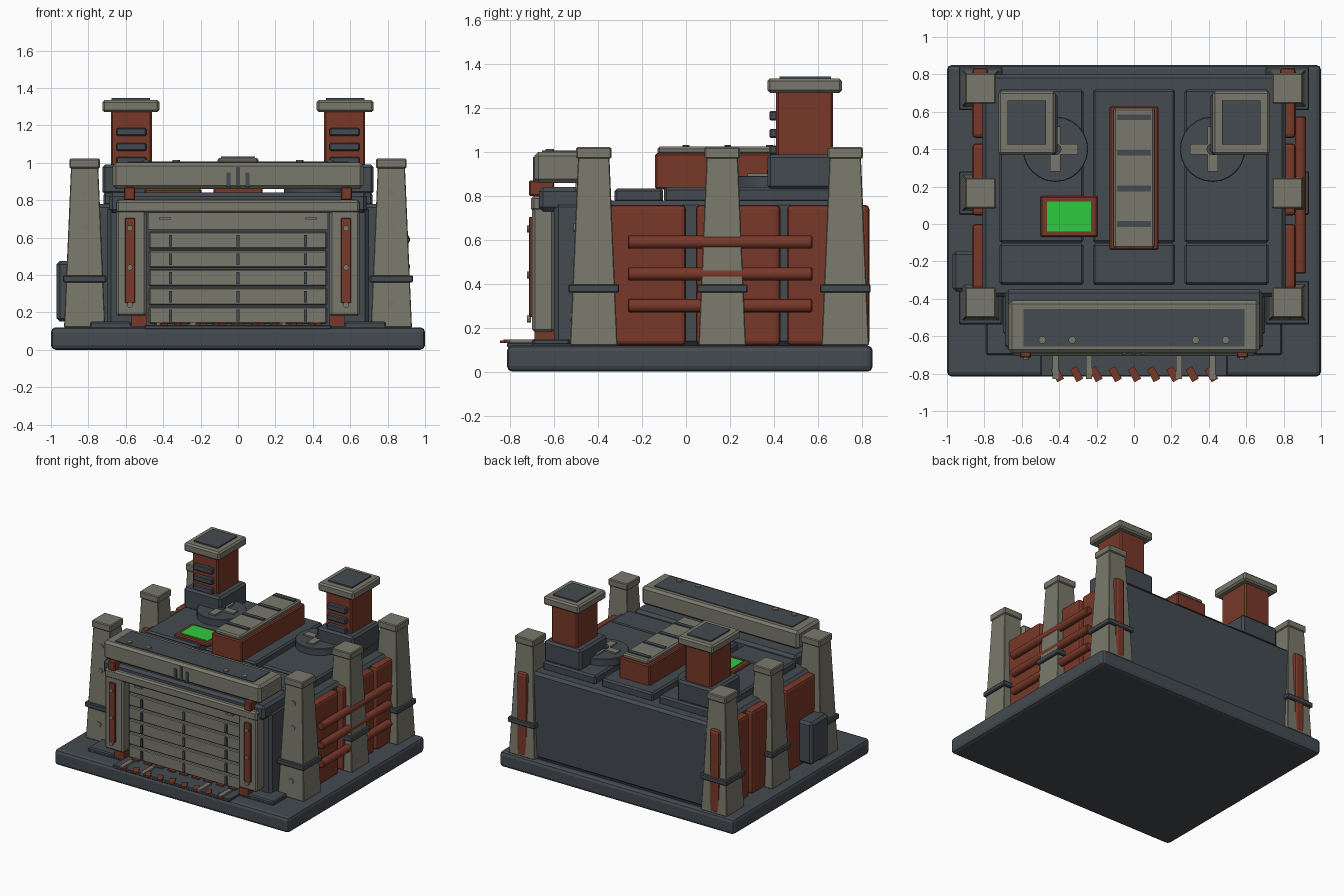
import bpy, bmesh, math
from mathutils import Matrix

if "Cube" in bpy.data.objects:
    bpy.data.objects.remove(bpy.data.objects["Cube"])


def material(name, rgb):
    m = bpy.data.materials.new(name)
    m.diffuse_color = (*rgb, 1)
    m.use_nodes = True
    m.node_tree.nodes["Principled BSDF"].inputs["Base Color"].default_value = m.diffuse_color
    return m


DARK = material("dark slate", (0.058, 0.069, 0.081))
GREY = material("warm grey", (0.195, 0.191, 0.150))
RED = material("rust red", (0.190, 0.040, 0.022))
GREEN = material("bright green", (0.027, 0.604, 0.051))


def finish(name, bm, mat, bevel=0.0, segments=1):
    bmesh.ops.recalc_face_normals(bm, faces=bm.faces)
    me = bpy.data.meshes.new(name)
    bm.to_mesh(me)
    bm.free()
    me.materials.append(mat)
    ob = bpy.data.objects.new(name, me)
    bpy.context.collection.objects.link(ob)
    if bevel:
        mod = ob.modifiers.new("bevel", "BEVEL")
        mod.width, mod.segments = bevel, segments
    return ob


def box(name, x, y, z, mat, bevel=0.0, segments=1, taper=1.0, turn=0.0):
    """Box from (min, max) ranges; taper scales the top, turn rotates about z."""
    bm = bmesh.new()
    bmesh.ops.create_cube(bm, size=1)
    for v in bm.verts:
        k = taper if v.co.z > 0 else 1
        v.co.x *= (x[1] - x[0]) * k
        v.co.y *= (y[1] - y[0]) * k
        v.co.z *= z[1] - z[0]
    ob = finish(name, bm, mat, bevel, segments)
    ob.location = (sum(x) / 2, sum(y) / 2, sum(z) / 2)
    ob.rotation_euler.z = turn
    return ob


def cyl(name, centre, r, depth, axis, mat, sides=16, bevel=0.0):
    bm = bmesh.new()
    bmesh.ops.create_cone(bm, cap_ends=True, segments=sides, radius1=r, radius2=r, depth=depth)
    if axis == "Y":
        bmesh.ops.rotate(bm, verts=bm.verts, matrix=Matrix.Rotation(math.pi / 2, 3, "X"))
    ob = finish(name, bm, mat, bevel)
    ob.location = centre
    return ob


def span(c, half):
    return (c - half, c + half)


def side(s, a, b):
    return tuple(sorted((s * a, s * b)))


# Ground slab and main hall
box("base_slab", (-1, 1), (-0.815, 0.85), (0, 0.12), DARK, 0.025, 2)
box("floor_pad", (-0.79, 0.79), (-0.70, 0.80), (0.11, 0.127), DARK)
box("main_hall", (-0.81, 0.81), (-0.39, 0.80), (0.12, 0.78), DARK, 0.02)
box("front_hall", (-0.70, 0.70), (-0.60, -0.35), (0.12, 0.77), DARK, 0.02)
box("front_beam", (-0.69, 0.69), (-0.67, -0.35), (0.73, 0.84), DARK, 0.02)

# Roof plates
for cx, half in ((-0.495, 0.225), (0, 0.22), (0.495, 0.225)):
    box("roof_plate_front", span(cx, half), (-0.325, -0.104), (0.77, 0.835), DARK, 0.012)
    box("roof_plate_rear", span(cx, half), (-0.10, 0.72), (0.77, 0.84), DARK, 0.012)

# Central roof vent
box("vent_housing", (-0.13, 0.13), (-0.14, 0.63), (0.83, 0.995), RED, 0.008)
box("vent_cover", (-0.11, 0.11), (-0.13, 0.62), (0.99, 1.025), GREY, 0.01)
for i in range(4):
    box("vent_slit", (-0.09, 0.09), span(0.19 * i, 0.015), (1.02, 1.033), DARK)

# Skylight
box("skylight_frame", (-0.50, -0.195), (-0.07, 0.15), (0.83, 0.86), RED, 0.008)
box("skylight_glass", (-0.465, -0.23), (-0.04, 0.12), (0.85, 0.867), GREEN)

# Header box over the gate
box("header", (-0.67, 0.67), (-0.69, -0.41), (0.86, 1.0), GREY, 0.018)
box("header_inset", (-0.59, 0.59), (-0.655, -0.455), (0.99, 1.006), DARK)
for x, h in ((-0.05, 0.035), (0, 0.055), (0.05, 0.035)):
    box("header_slot", span(x, 0.011), (-0.697, -0.68), (0.87, 0.90 + h * 1.4), DARK)

# Gate: backing, slats and latches
box("gate_backing", (-0.50, 0.50), (-0.63, -0.59), (0.12, 0.74), DARK)
box("gate_top_panel", (-0.48, 0.48), (-0.645, -0.60), (0.642, 0.735), GREY)
for i in range(5):
    z = 0.14 + 0.1 * i
    box("gate_slat", (-0.475, 0.475), (-0.655, -0.60), (z, z + 0.09), GREY, 0.006)
    for x in (-0.36, 0, 0.36):
        box("gate_latch", span(x, 0.008), (-0.666, -0.65), (z + 0.012, z + 0.075), DARK)
box("gate_lintel", (-0.65, 0.65), (-0.705, -0.60), (0.73, 0.80), GREY, 0.012)

# Entry ramp with warning teeth
box("entry_ramp", (-0.50, 0.50), (-0.815, -0.62), (0.11, 0.133), DARK, 0.005)
for i in range(9):
    x = -0.41 + 0.103 * i
    box("ramp_tooth", span(x, 0.02), span(-0.803, 0.038), (0.13, 0.142), RED, turn=0.5)
    box("threshold_mark", span(x, 0.03), (-0.672, -0.65), (0.127, 0.143), RED)
for x in (-0.42, -0.24, 0.24, 0.42):
    box("ramp_rail", span(x, 0.016), (-0.83, -0.69), (0.13, 0.147), GREY)

for s in (-1, 1):
    # Gate pilasters with red inlays
    box("gate_pilaster", side(s, 0.49, 0.65), (-0.70, -0.60), (0.18, 0.75), GREY, 0.012)
    box("pilaster_inlay", side(s, 0.55, 0.605), (-0.715, -0.69), (0.25, 0.705), RED, 0.004)
    for z in (0.24, 0.44, 0.65):
        cyl("pilaster_rivet", (s * 0.578, -0.715, z), 0.016, 0.018, "Y", GREY, 12)
    box("pilaster_foot", side(s, 0.49, 0.57), (-0.69, -0.59), (0.12, 0.185), RED)
    box("header_bracket", side(s, 0.55, 0.61), (-0.715, -0.60), (0.80, 0.87), RED, 0.006)
    box("gate_handle", side(s, 0.36, 0.42), (-0.665, -0.64), (0.695, 0.71), GREY)
    box("corner_step", side(s, 0.57, 0.79), (-0.70, -0.53), (0.12, 0.15), DARK, 0.008)
    for x in (0.33, 0.49):
        cyl("header_rivet", (s * x, -0.62, 1.006), 0.02, 0.018, "Z", GREY, 12)

    # Chimney
    box("chimney_base", side(s, 0.41, 0.725), (0.37, 0.70), (0.83, 0.99), DARK, 0.015)
    box("chimney_shaft", side(s, 0.46, 0.68), (0.41, 0.67), (0.98, 1.28), RED, 0.01)
    box("chimney_cap", side(s, 0.42, 0.725), (0.37, 0.71), (1.27, 1.335), GREY, 0.012)
    box("chimney_mouth", side(s, 0.47, 0.675), (0.425, 0.66), (1.33, 1.345), DARK)
    for z in (1.01, 1.085, 1.165):
        box("chimney_louvre", side(s, 0.49, 0.65), (0.38, 0.42), span(z, 0.021), DARK, 0.006)

    # Roof fan
    cyl("fan_disc", (s * 0.42, 0.40, 0.862), 0.175, 0.06, "Z", DARK, 24, 0.004)
    box("fan_blade_x", span(s * 0.42, 0.12), span(0.40, 0.028), (0.885, 0.903), GREY)
    box("fan_blade_y", span(s * 0.42, 0.028), span(0.40, 0.12), (0.885, 0.903), GREY)
    cyl("fan_hub", (s * 0.42, 0.40, 0.90), 0.032, 0.035, "Z", DARK, 12)

    # Tapered buttress columns
    for y in (-0.42, 0.165, 0.725):
        box("column_shaft", span(s * 0.82, 0.11), span(y, 0.108), (0.12, 0.98), GREY, 0.004, taper=0.66)
        box("column_cap", span(s * 0.82, 0.081), span(y, 0.081), (0.97, 1.022), GREY, 0.006)
        box("column_band", span(s * 0.82, 0.116), span(y, 0.116), (0.36, 0.398), DARK, 0.006)
    for z in (0.25, 0.655, 0.84):
        face_y = -0.42 - 0.108 * (1 - 0.34 * (z - 0.12) / 0.86)
        cyl("column_rivet", (s * 0.82, face_y, z), 0.02, 0.012, "Y", GREY, 12)

    # Red side armour panels
    for y0, y1 in ((-0.35, 0.0), (0.045, 0.43), (0.46, 0.835)):
        box("side_panel", side(s, 0.78, 0.865), (y0, y1), (0.12, 0.76), RED, 0.02, 2)

# Pipes along the right wall
for z in (0.30, 0.445, 0.59):
    cyl("side_pipe", (0.89, 0.155, z), 0.03, 0.84, "Y", RED, 14, 0.006)

# Utility cabinet on the left wall
box("utility_cabinet", (-0.97, -0.80), (-0.36, -0.145), (0.15, 0.475), DARK, 0.018)

# Soften only the round parts
for ob in list(bpy.context.scene.objects):
    if ob.name.startswith(("side_pipe", "fan_disc", "fan_hub")):
        bpy.ops.object.select_all(action="DESELECT")
        ob.select_set(True)
        bpy.context.view_layer.objects.active = ob
        bpy.ops.object.shade_smooth_by_angle(angle=math.radians(35))
